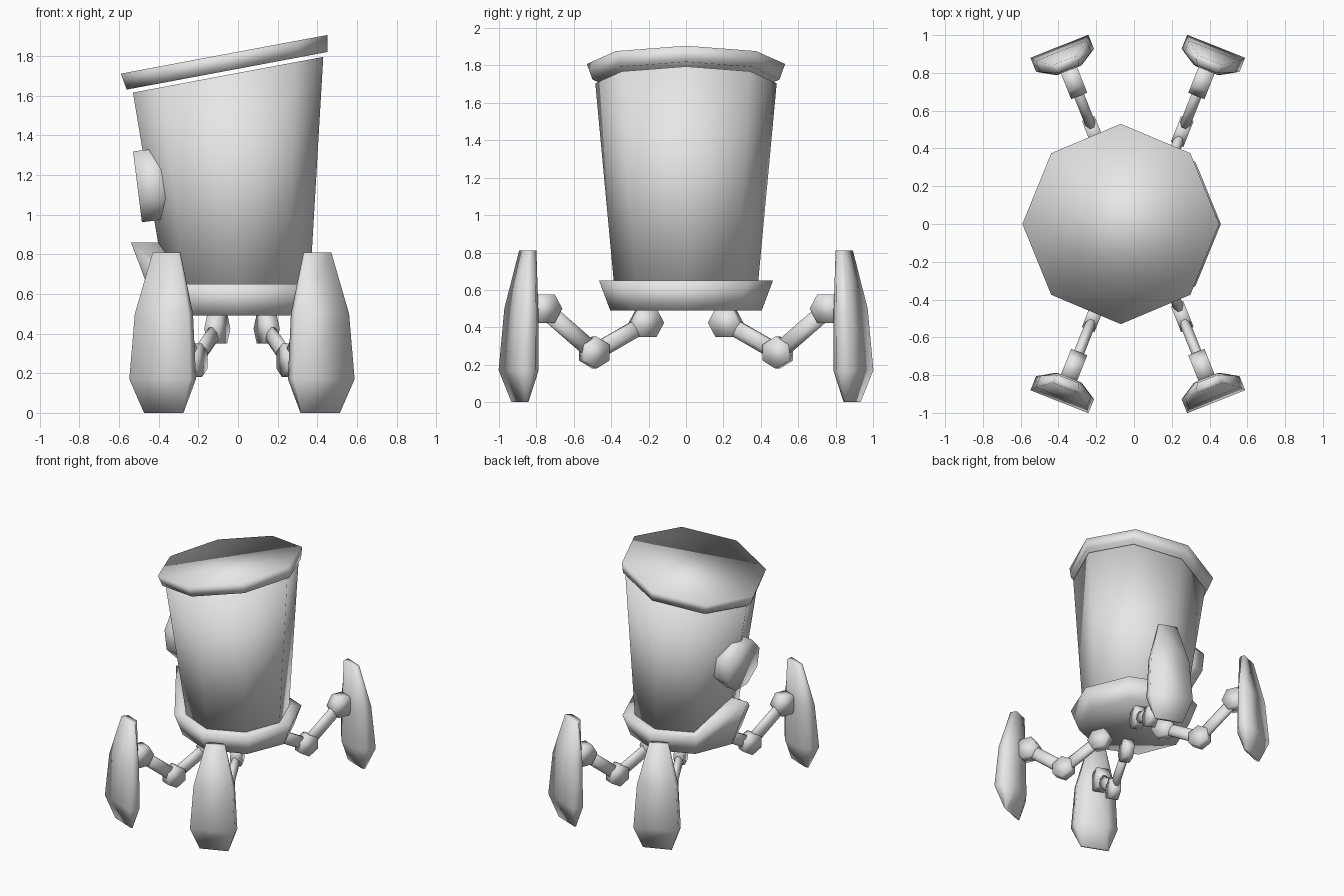
import bpy, bmesh, math
from mathutils import Vector

if "Cube" in bpy.data.objects:
    bpy.data.objects.remove(bpy.data.objects["Cube"])

grey = bpy.data.materials.new("light grey")
grey.diffuse_color = (0.8, 0.8, 0.8, 1)
grey.use_nodes = True
grey.node_tree.nodes["Principled BSDF"].inputs["Base Color"].default_value = grey.diffuse_color


def loft(name, rings):
    """Skin a list of equal-length rings and cap both ends."""
    bm = bmesh.new()
    loops = [[bm.verts.new(p) for p in r] for r in rings]
    n = len(loops[0])
    for a, b in zip(loops, loops[1:]):
        for i in range(n):
            j = (i + 1) % n
            bm.faces.new((a[i], a[j], b[j], b[i]))
    bm.faces.new(loops[0][::-1])
    bm.faces.new(loops[-1])
    bmesh.ops.recalc_face_normals(bm, faces=bm.faces)
    for f in bm.faces:
        f.smooth = True
    me = bpy.data.meshes.new(name)
    bm.to_mesh(me)
    bm.free()
    me.materials.append(grey)
    ob = bpy.data.objects.new(name, me)
    bpy.context.collection.objects.link(ob)
    return ob


def ring(centre, u, v, ru, rv, n=8, start=0.0):
    """Polygon of n points spanned by the axes u and v."""
    c, u, v = Vector(centre), Vector(u), Vector(v)
    return [c + u * ru * math.cos(start + i * math.tau / n)
            + v * rv * math.sin(start + i * math.tau / n) for i in range(n)]


X, Y, Z = Vector((1, 0, 0)), Vector((0, 1, 0)), Vector((0, 0, 1))

# tapered body with a slanted top
top = ring((-0.05, 0, 0), X, Y, 0.48, 0.485)
for p in top:
    p.z = 1.705 + 0.1875 * (p.x + 0.05)
loft("body", [ring((0, 0, 0.6), X, Y, 0.36, 0.382), top])

# tilted lid
tilt = math.radians(10.6)
slope = Vector((math.cos(tilt), 0, math.sin(tilt)))
loft("lid", [ring((-0.055, 0, 1.725), slope, Y, 0.515, 0.5),
             ring((-0.07, 0, 1.808), slope, Y, 0.53, 0.53)])

# base bowl, with its -x corner pulled up into a pouring lip
rim = ring((0, 0, 0.65), X, Y, 0.46, 0.465)
inner = ring((0, 0, 0.65), X, Y, 0.35, 0.37)
rim[4] = Vector((-0.54, 0, 0.86))
inner[4] = Vector((-0.39, 0, 0.86))
loft("base_bowl", [ring((0, 0, 0.49), X, Y, 0.4, 0.405), rim, inner])

# eye disc leaning with the body wall
out = Vector((-0.99, 0, -0.124))
up = Vector((-0.124, 0, 0.99))
eye = Vector((-0.507, 0, 1.14))
loft("eye", [ring(eye - out * 0.16, up, Y, 0.195, 0.195, 8, math.pi / 8),
             ring(eye, up, Y, 0.195, 0.195, 8, math.pi / 8)])

# legs: local frame is (outward, sideways, height)
ANG = math.radians(68.3)
SIDE = 0.056      # sideways offset of each leg
MID = 0.02        # x of the mirror plane between left and right legs


def place(rings, sx, sy):
    result = []
    for r in rings:
        pts = []
        for u, t, z in r:
            x = u * math.cos(ANG) + (t + SIDE) * math.sin(ANG)
            y = u * math.sin(ANG) - (t + SIDE) * math.cos(ANG)
            pts.append((x if sx > 0 else 2 * MID - x, y * sy, z))
        result.append(pts)
    return result


def puck(u, z, r, half, start):
    return [ring((u, s * half, z), X, Z, r, r, 6, start) for s in (-1, 1)]


def rod(a, b, wide, tall):
    a, b = Vector(a), Vector(b)
    normal = (b - a).cross(Y).normalized()
    return [ring(p, Y, normal, wide, tall, 8, math.pi / 8) for p in (a, b)]


HIP, KNEE, ANKLE = (0.25, 0, 0.425), (0.55, 0, 0.265), (0.84, 0, 0.5)

# foot levels: height, half width, outer, side, inner depth, inner half width
LEVELS = [(0.0, 0.105, 0.985, 0.975, 0.965, 0.09),
          (0.17, 0.165, 1.035, 0.955, 0.9, 0.075),
          (0.5, 0.145, 1.01, 0.945, 0.897, 0.062),
          (0.81, 0.07, 0.955, 0.93, 0.905, 0.055)]
foot = [[(o, -w, z), (o, w, z), (s, w, z), (i, wi, z), (i, -wi, z), (s, -w, z)]
        for z, w, o, s, i, wi in LEVELS]

for sx, xname in ((-1, "left"), (1, "right")):
    for sy, yname in ((-1, "front"), (1, "back")):
        parts = {
            "foot": foot,
            "hip_joint": puck(HIP[0], HIP[2], 0.088, 0.036, 0),
            "knee_joint": puck(KNEE[0], KNEE[2], 0.085, 0.036, math.pi / 6),
            "ankle_joint": puck(ANKLE[0], ANKLE[2], 0.088, 0.046, 0),
            "upper_leg": rod(HIP, KNEE, 0.03, 0.048),
            "lower_leg": rod(KNEE, ANKLE, 0.03, 0.05),
        }
        for part, rings in parts.items():
            loft(f"{yname}_{xname}_{part}", place(rings, sx, sy))
